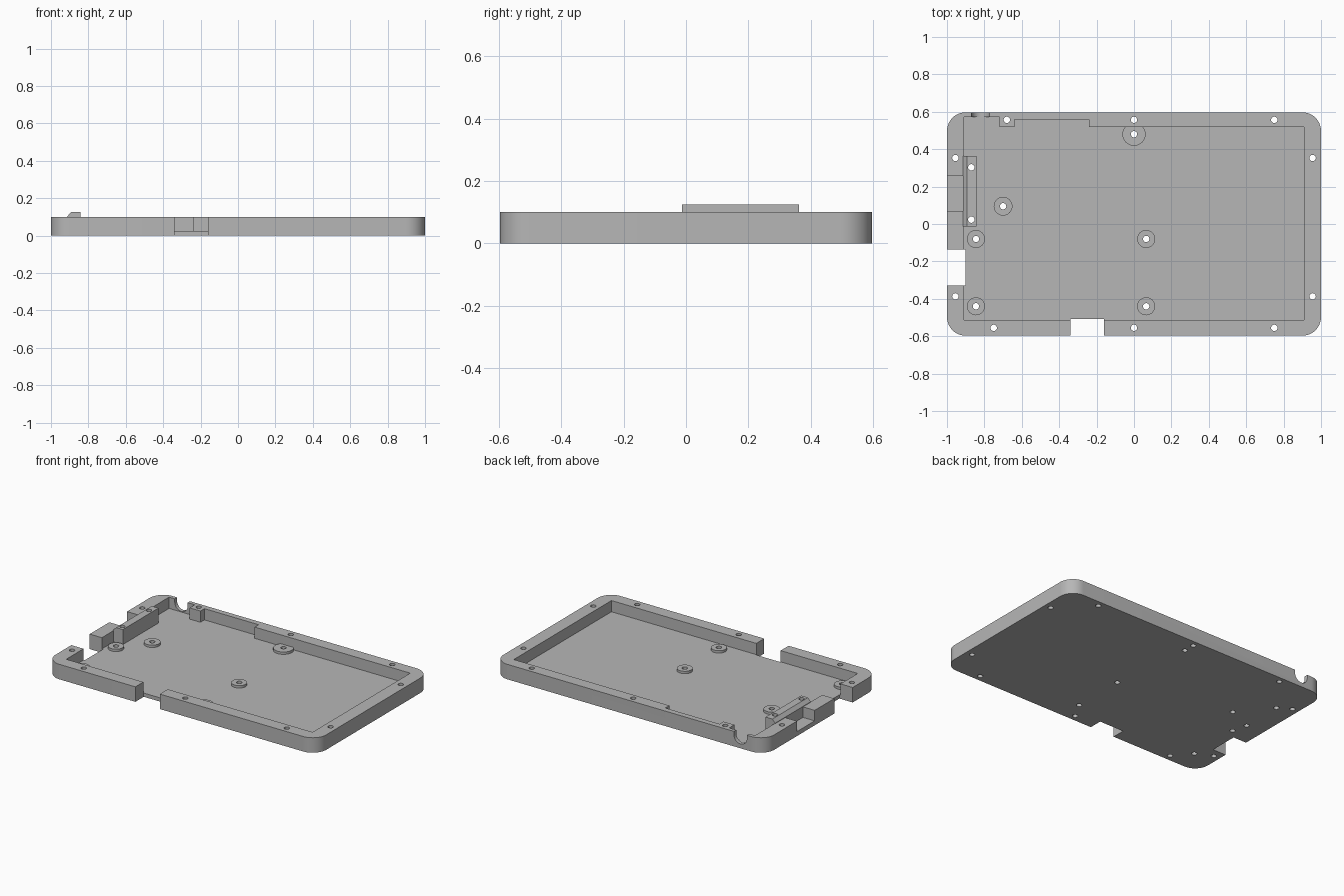
import bpy, bmesh, math

if "Cube" in bpy.data.objects:
    bpy.data.objects.remove(bpy.data.objects["Cube"])

grey = bpy.data.materials.new("plain_grey")
grey.diffuse_color = (0.47, 0.47, 0.47, 1)
grey.use_nodes = True
grey.node_tree.nodes["Principled BSDF"].inputs["Base Color"].default_value = grey.diffuse_color


def prism(name, pts, lo, hi, axis="z"):
    """Extrude a 2D outline along z (points are x,y) or y (points are x,z)."""
    bm = bmesh.new()
    place = (lambda a, b, t: (a, b, t)) if axis == "z" else (lambda a, b, t: (a, t, b))
    face = bm.faces.new([bm.verts.new(place(a, b, lo)) for a, b in pts])
    top = bmesh.ops.extrude_face_region(bm, geom=[face])["geom"]
    d = hi - lo
    bmesh.ops.translate(bm, vec=place(0, 0, d),
                        verts=[g for g in top if isinstance(g, bmesh.types.BMVert)])
    bmesh.ops.recalc_face_normals(bm, faces=bm.faces)
    me = bpy.data.meshes.new(name)
    bm.to_mesh(me)
    bm.free()
    me.materials.append(grey)
    ob = bpy.data.objects.new(name, me)
    bpy.context.collection.objects.link(ob)
    return ob


def arc(cx, cy, r, a0, a1, n):
    return [(cx + r * math.cos(math.radians(a0 + (a1 - a0) * i / n)),
             cy + r * math.sin(math.radians(a0 + (a1 - a0) * i / n))) for i in range(n + 1)]


def circle(cx, cy, r, n=32):
    return arc(cx, cy, r, 0, 360, n)[:-1]


def rect(x0, x1, y0, y1):
    return [(x0, y0), (x1, y0), (x1, y1), (x0, y1)]


def combine(target, tool, op):
    mod = target.modifiers.new(op, "BOOLEAN")
    mod.operation, mod.solver, mod.object = op, "EXACT", tool
    bpy.context.view_layer.objects.active = target
    bpy.ops.object.modifier_apply(modifier=mod.name)
    bpy.data.objects.remove(tool)


# rounded outer block
R = 0.1
outline = []
for sx, sy, a in ((1, 1, 0), (-1, 1, 90), (-1, -1, 180), (1, -1, 270)):
    outline += arc(sx * (1 - R), sy * (0.597 - R), R, a, a + 90, 12)
tray = prism("enclosure_tray", outline, 0, 0.1)

# inner cavity with stepped back wall
FLOOR = 0.025
cavity = [(-0.91, -0.513), (0.91, -0.513), (0.91, 0.518), (-0.24, 0.518), (-0.24, 0.56),
          (-0.64, 0.56), (-0.64, 0.518), (-0.72, 0.518), (-0.72, 0.572), (-0.91, 0.572)]
combine(tray, prism("cavity_cutter", cavity, FLOOR, 0.3), "DIFFERENCE")

# slot in the left wall, behind the bar
combine(tray, prism("slot_cutter", rect(-1.1, -0.905, 0.07, 0.257), 0.03, 0.3), "DIFFERENCE")

# raised bar with chamfered outer edge
bar = [(-0.913, 0.01), (-0.842, 0.01), (-0.842, 0.125), (-0.892, 0.125), (-0.913, 0.103)]
combine(tray, prism("bar", bar, -0.013, 0.363, "y"), "UNION")

# low screw bosses on the floor
bosses = [(-0.70, 0.095, 0.05), (-0.845, -0.08, 0.048), (-0.845, -0.44, 0.048),
          (0.065, -0.08, 0.048), (0.065, -0.44, 0.048), (0, 0.48, 0.062)]
for x, y, r in bosses:
    combine(tray, prism("boss", circle(x, y, r), 0.01, 0.041), "UNION")

# openings right through the left and front walls
for box in (rect(-1.1, -0.902, -0.33, -0.137), rect(-0.34, -0.16, -0.7, -0.509)):
    combine(tray, prism("opening_cutter", box, -0.1, 0.3), "DIFFERENCE")

# U-shaped cable notch in the back wall
notch = arc(-0.82, 0.077, 0.048, 180, 360, 20) + [(-0.772, 0.2), (-0.868, 0.2)]
combine(tray, prism("notch_cutter", notch, 0.54, 0.7, "y"), "DIFFERENCE")

# through holes: walls, bar and bosses
holes = [(x, y) for x, y, r in bosses] + [(-0.87, 0.303), (-0.87, 0.023)]
holes += [(s * 0.955, y) for s in (-1, 1) for y in (0.353, -0.387)]
holes += [(-0.68, 0.557), (0, 0.557), (0.75, 0.557)]
holes += [(x, -0.555) for x in (-0.75, 0, 0.75)]
for x, y in holes:
    combine(tray, prism("hole_cutter", circle(x, y, 0.017, 20), -0.1, 0.3), "DIFFERENCE")

bpy.ops.object.select_all(action="DESELECT")
tray.select_set(True)
bpy.context.view_layer.objects.active = tray
bpy.ops.object.shade_smooth_by_angle(angle=math.radians(30))
